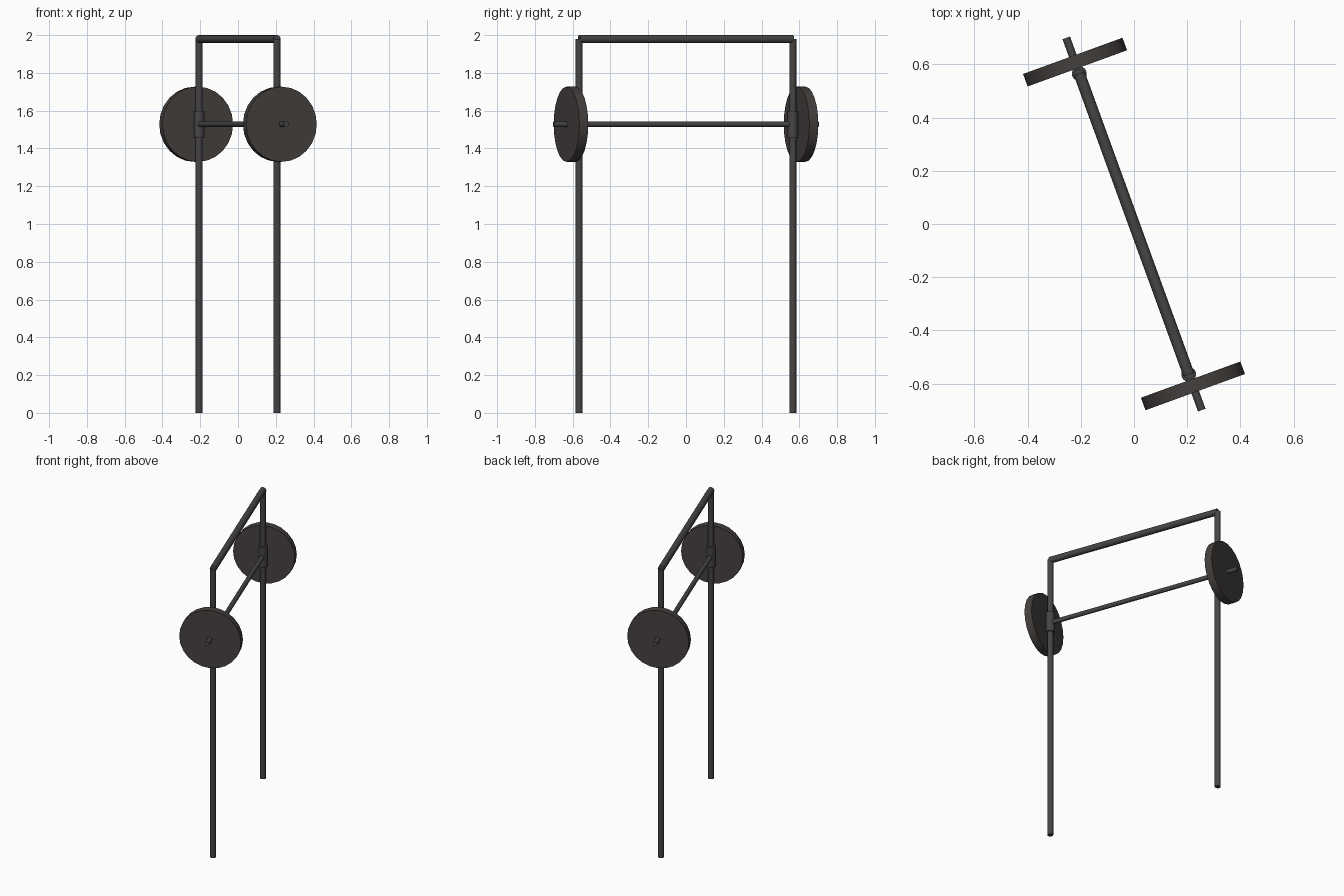
import bpy
import math
from mathutils import Vector, Matrix

cube = bpy.data.objects.get("Cube")
if cube:
    bpy.data.objects.remove(cube, do_unlink=True)


def make_material(name, rgb):
    mat = bpy.data.materials.new(name)
    mat.use_nodes = True
    mat.diffuse_color = (*rgb, 1)
    mat.node_tree.nodes["Principled BSDF"].inputs["Base Color"].default_value = (*rgb, 1)
    return mat


steel = make_material("dark steel", (0.062, 0.058, 0.058))
iron = make_material("warm cast iron", (0.058, 0.051, 0.048))

# The whole frame stands turned about the vertical axis
TURN = Matrix.Rotation(math.radians(20), 4, "Z")
HALF_SPAN = 0.602
AXLE_Z = 1.528
TOP_Z = 1.9785


def rod(name, start, end, radius, sides, mat):
    """Capped cylinder between two points of the unturned frame."""
    a, b = TURN @ Vector(start), TURN @ Vector(end)
    bpy.ops.mesh.primitive_cylinder_add(
        vertices=sides, radius=radius, depth=(b - a).length, location=(a + b) / 2,
        rotation=(b - a).to_track_quat("Z", "Y").to_euler())
    obj = bpy.context.object
    obj.name = name
    obj.data.materials.append(mat)
    bpy.ops.object.shade_smooth_by_angle(angle=math.radians(30))
    return obj


# Horizontal bars
rod("top_bar", (0, -HALF_SPAN, TOP_Z), (0, HALF_SPAN, TOP_Z), 0.0215, 16, steel)
rod("weight_bar", (0, -0.745, AXLE_Z), (0, 0.745, AXLE_Z), 0.015, 16, steel)

# Post, sleeve and weight disc at each end
for side, label in ((-1, "front"), (1, "back")):
    y = side * HALF_SPAN
    rod(label + "_post", (0, y, 0), (0, y, TOP_Z), 0.0185, 16, steel)
    rod(label + "_sleeve", (0, y, AXLE_Z - 0.07), (0, y, AXLE_Z + 0.07), 0.028, 16, steel)
    rod(label + "_weight_disc", (0, side * 0.623, AXLE_Z), (0, side * 0.673, AXLE_Z),
        0.199, 24, iron)
